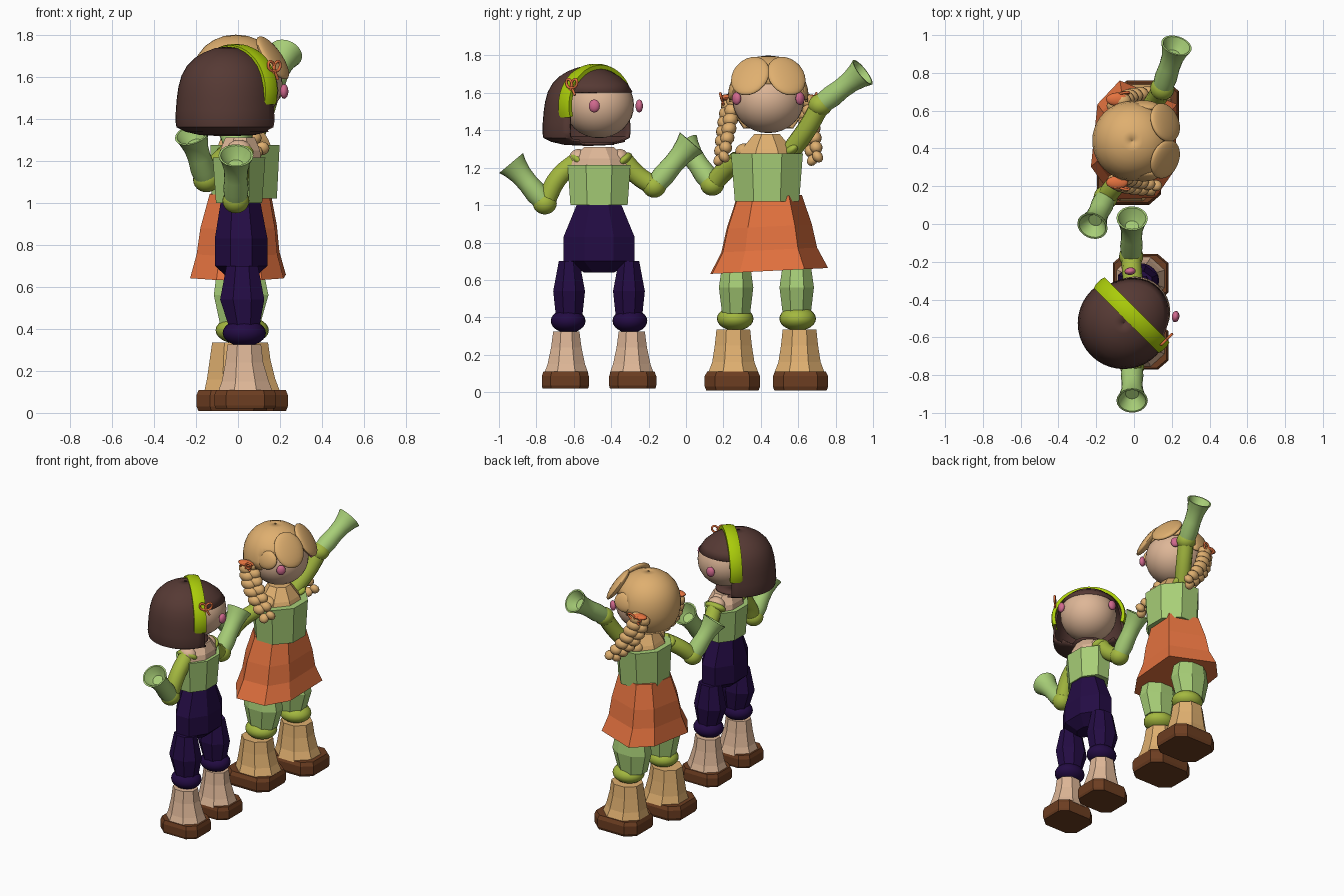
import bpy, bmesh
from math import sin, cos, pi, radians
from mathutils import Vector, Matrix

if "Cube" in bpy.data.objects:
    bpy.data.objects.remove(bpy.data.objects["Cube"])


def material(name, *rgb):
    m = bpy.data.materials.new(name)
    m.use_nodes = True
    m.diffuse_color = (*rgb, 1)
    m.node_tree.nodes["Principled BSDF"].inputs["Base Color"].default_value = (*rgb, 1)
    return m


BROWN = material("dark brown hair", .092, .041, .034)
TAN = material("tan", .74, .43, .16)
SKIN = material("skin", .73, .47, .31)
ORANGE = material("orange", .78, .17, .05)
GREEN = material("light green", .39, .62, .185)
OLIVE = material("olive green", .37, .48, .05)
PURPLE = material("dark purple", .017, .0035, .057)
LEATHER = material("sole brown", .15, .047, .015)
PINK = material("pink", .63, .14, .27)
LIME = material("lime", .4, .6, .003)

# Unit outlines for the flat-sided parts
OCTAGON = [(cos((i + .5) * pi / 4) / cos(pi / 8), sin((i + .5) * pi / 4) / cos(pi / 8)) for i in range(8)]
SOLE = [(1, .62), (.62, 1), (-.62, 1), (-1, .62), (-1, -.62), (-.62, -1), (.62, -1), (1, -.62)]
SKIRT = [(1, .6), (-.33, 1), (-.85, .6), (-1, -.45), (-.45, -1), (.5, -.97), (.95, -.5)]


def finish(name, bm, mat, smooth=False):
    bmesh.ops.recalc_face_normals(bm, faces=bm.faces)
    mesh = bpy.data.meshes.new(name)
    bm.to_mesh(mesh)
    bm.free()
    mesh.materials.append(mat)
    ob = bpy.data.objects.new(name, mesh)
    bpy.context.collection.objects.link(ob)
    if smooth:
        bpy.ops.object.select_all(action='DESELECT')
        ob.select_set(True)
        bpy.context.view_layer.objects.active = ob
        bpy.ops.object.shade_smooth_by_angle(angle=radians(40))
    return ob


def skin_rings(bm, rings, closed=True):
    """Bridge consecutive rings of points, capping both ends."""
    rows = [[bm.verts.new(p) for p in ring] for ring in rings]
    n = len(rows[0])
    for a, b in zip(rows, rows[1:]):
        for i in range(n):
            bm.faces.new((a[i], a[(i + 1) % n], b[(i + 1) % n], b[i]))
    if closed:
        bm.faces.new(rows[0])
        bm.faces.new(rows[-1])


def loft(name, mat, x, y, rings, outline=OCTAGON, lean=0):
    """Flat-sided part from rings of (z, x offset, half depth, half width)."""
    bm = bmesh.new()
    skin_rings(bm, [[(x + cx + rx * u, y + ry * v, z + lean * ry * v) for u, v in outline]
                    for z, cx, rx, ry in rings])
    return finish(name, bm, mat)


def lathe(name, mat, start, end, profile, sides=20):
    """Turned part along a line, profile of (fraction, radius)."""
    start, end = Vector(start), Vector(end)
    turn = (end - start).to_track_quat('Z', 'Y')
    bm = bmesh.new()
    skin_rings(bm, [[start.lerp(end, t) + turn @ Vector((r * cos(2 * pi * i / sides),
                     r * sin(2 * pi * i / sides), 0)) for i in range(sides)] for t, r in profile])
    return finish(name, bm, mat, True)


def ball(name, mat, loc, size, turn=Matrix(), seg=24):
    bm = bmesh.new()
    bmesh.ops.create_uvsphere(bm, u_segments=seg, v_segments=seg // 2, radius=1)
    bm.transform(Matrix.Translation(loc) @ turn @ Matrix.Diagonal((*size, 1)))
    return finish(name, bm, mat, True)


def tube(name, mat, points, radius, cyclic=False):
    curve = bpy.data.curves.new(name, 'CURVE')
    curve.dimensions, curve.bevel_depth, curve.bevel_resolution = '3D', radius, 3
    curve.use_fill_caps, curve.resolution_u = True, 6
    spline = curve.splines.new('BEZIER')
    spline.bezier_points.add(len(points) - 1)
    for bp, p in zip(spline.bezier_points, points):
        bp.co, bp.handle_left_type, bp.handle_right_type = p, 'AUTO', 'AUTO'
    spline.use_cyclic_u = cyclic
    curve.materials.append(mat)
    ob = bpy.data.objects.new(name, curve)
    bpy.context.collection.objects.link(ob)


def turned(axis, degrees):
    return Matrix.Rotation(radians(degrees), 4, axis)


def hair_cap(name, mat, place, profile, forward, opening):
    """Hollow hair shell with the face opening left out."""
    bm, n = bmesh.new(), 40
    skin_rings(bm, [[(r * cos(2 * pi * i / n) * (forward if cos(2 * pi * i / n) > 0 else 1),
                      r * sin(2 * pi * i / n), z) for i in range(n)] for z, r in profile], False)
    gone = [f for f in bm.faces if opening(f.calc_center_median())]
    bmesh.ops.delete(bm, geom=gone, context='FACES')
    bm.transform(place)
    ob = finish(name, bm, mat, True)
    mod = ob.modifiers.new("thickness", 'SOLIDIFY')
    mod.thickness, mod.offset = .012, -1


def bow(name, centre, across, up):
    """Two thin ribbon loops with two tails."""
    c, a, u = Vector(centre), Vector(across), Vector(up)
    for s, side in ((-1, "front"), (1, "back")):
        tube(f"{name}_{side}_loop", ORANGE, [c, c + a * s + u * .9, c + a * s * 1.2 + u * .2], .007, True)
        tube(f"{name}_{side}_tail", ORANGE, [c, c + a * s * .4 - u * .5, c + a * s * .8 - u], .007)


def head(who, place, z, r, rz, u, cheek_z):
    ball(who + "_head", SKIN, place @ Vector((u, 0, z)), (r, r, rz), seg=32)
    for s, side in ((-1, "right"), (1, "left")):
        ball(f"{who}_{side}_cheek", PINK, place @ Vector((u + .134, s * .17, cheek_z)),
             (.02, .03, .035), place.to_3x3().to_4x4() @ turned('Z', s * 52), 16)


def arm(who, side, shoulder, bend, elbow, cuff, cap_tilt):
    tube(f"{who}_{side}_upper_arm", OLIVE, [shoulder, bend, elbow], .053)
    ball(f"{who}_{side}_elbow", OLIVE, elbow, (.064, .064, .06))
    lathe(f"{who}_{side}_flared_cuff", GREEN, elbow, cuff,
          [(0, .052), (.25, .06), (.5, .055), (.7, .058), (.88, .07), (1, .083),
           (1, .073), (.88, .055), (.8, .035)])
    ball(f"{who}_{side}_shoulder_cap", OLIVE, shoulder, (.075, .055, .03), turned('X', cap_tilt))


def legs(who, y, spread, x, stagger, boot_mat, leg_mat, knee_mat, knee_z, knee_r, sole, boot, thigh):
    """Two legs, the back one stepped forward by the stagger."""
    for s, side in ((-1, "front"), (1, "back")):
        step = x + s * stagger
        loft(f"{who}_{side}_sole", LEATHER, step, y + s * (spread + .015), sole, SOLE)
        loft(f"{who}_{side}_boot", boot_mat, x + s * stagger * .7, y + s * (spread + .01), boot)
        ball(f"{who}_{side}_knee", knee_mat, (x + s * stagger * .4, y + s * spread, knee_z),
             (knee_r + .01, knee_r, .064))
        loft(f"{who}_{side}_thigh", leg_mat, x, y + s * (spread - .005), thigh)


# Trouser doll: legs and body
A = -.465
legs("trouser_doll", A, .165, .03, 0, SKIN, PURPLE, PURPLE, .381, .093,
     [(.02, .005, .14, .122), (.035, .005, .147, .126), (.085, .005, .147, .126), (.11, .005, .138, .117)],
     [(.1, .005, .13, .118), (.15, .005, .112, .1), (.24, 0, .09, .081), (.325, 0, .08, .07)],
     [(.4, 0, .07, .07), (.54, -.01, .105, .085), (.7, -.01, .075, .055)])
loft("trouser_hips", PURPLE, .015, A,
     [(.64, 0, .06, .08), (.7, 0, .125, .19), (.83, 0, .125, .19), (1.0, -.003, .095, .12)])
loft("trouser_doll_top", GREEN, .005, A, [(1.0, 0, .11, .153), (1.215, 0, .125, .168)])
loft("trouser_doll_neck", SKIN, .01, A, [(1.2, 0, .1, .155), (1.25, 0, .095, .135), (1.31, 0, .07, .08)])
arm("trouser_doll", "front", (.0, -.575, 1.24), (.0, -.68, 1.15), (-.01, -.755, 1.01),
    (-.01, -.935, 1.225), -38)
arm("trouser_doll", "back", (.0, -.335, 1.24), (-.01, -.26, 1.16), (-.015, -.17, 1.1),
    (-.01, .03, 1.335), 38)

# Trouser doll: head, bobbed hair and headband
bob = Matrix.Translation((-.055, -.525, 0)) @ turned('Z', 45)
head("trouser_doll", bob, 1.535, .187, .177, .085, 1.53)
hair_cap("bobbed_hair", BROWN, bob,
         [(1.743, .001), (1.736, .055), (1.715, .108), (1.69, .149), (1.65, .189), (1.605, .214),
          (1.55, .229), (1.5, .236), (1.44, .241), (1.39, .243), (1.36, .238), (1.338, .195),
          (1.322, .125), (1.317, .02)], 1.23,
         lambda p: p.z < 1.605 and p.x > (.07 if p.z > 1.44 else .1))
bm, arc = bmesh.new(), []
for i in range(31):
    t = radians(-16 + 212 * i / 30)
    arc.append([bob @ Vector((.06 + w, (.233 + h) * cos(t), 1.53 + (.209 + h) * sin(t)))
                for w, h in ((-.04, -.012), (.04, -.012), (.04, .01), (.02, .016),
                             (-.02, .016), (-.04, .01))])
skin_rings(bm, arc)
finish("headband", bm, LIME, True)
bow("headband_bow", bob @ Vector((.1, -.222, 1.632)), bob.to_3x3() @ Vector((.03, 0, 0)), (0, 0, .045))

# Skirt doll: legs and body
B = .43
legs("skirt_doll", B, .167, .02, .047, TAN, GREEN, OLIVE, .393, .098,
     [(.01, 0, .162, .14), (.03, 0, .17, .148), (.085, 0, .17, .148), (.11, 0, .16, .135)],
     [(.1, 0, .148, .136), (.16, -.005, .13, .113), (.25, -.01, .112, .099), (.335, -.01, .1, .09)],
     [(.42, -.01, .095, .075), (.56, -.005, .13, .092), (.68, -.01, .11, .075)])
loft("tiered_skirt", ORANGE, 0, .445,
     [(.648, 0, .228, .315), (.76, 0, .197, .256), (.885, .003, .182, .228), (1.045, .01, .145, .175)],
     SKIRT, .05)
loft("skirt_doll_top", GREEN, .03, .433, [(1.02, 0, .155, .172), (1.275, .003, .165, .192)])
loft("skirt_doll_neck", TAN, .03, .433, [(1.26, 0, .13, .155), (1.3, 0, .115, .135), (1.38, -.005, .07, .068)])
arm("skirt_doll", "front", (-.03, .28, 1.24), (-.1, .205, 1.18), (-.15, .14, 1.11),
    (-.22, -.01, 1.325), -38)
arm("skirt_doll", "back", (.06, .57, 1.3), (.11, .648, 1.41), (.15, .718, 1.535),
    (.225, .945, 1.71), 38)

# Bare shoulders of both dolls
for s, side in ((-1, "front"), (1, "back")):
    ball(f"trouser_doll_{side}_shoulder", SKIN, (.005, A + s * .11, 1.25), (.06, .05, .05))
    ball(f"skirt_doll_{side}_shoulder", TAN, (.02, .433 + s * .12, 1.285), (.06, .05, .045))

# Skirt doll: head, hair and fringe
place = Matrix.Translation((-.01, .44, 0))
head("skirt_doll", place, 1.565, .192, .18, .03, 1.57)
hair_cap("parted_hair", TAN, place,
         [(1.8, .001), (1.794, .055), (1.775, .105), (1.745, .148), (1.7, .183), (1.65, .203),
          (1.6, .211), (1.55, .211), (1.5, .202), (1.45, .18), (1.41, .15)], 1.03,
         lambda p: p.z < 1.66 and p.x > .03 or p.z < 1.56 and p.x > -.07)
for s, side in ((-1, "right"), (1, "left")):
    ball(f"{side}_fringe_lobe", TAN, (.165, .44 + s * .097, 1.69), (.03, .107, .122),
         turned('Z', s * 22) @ turned('Y', -34))
    ball(f"{side}_temple_lobe", TAN, (.05, .44 + s * .185, 1.625), (.08, .025, .065),
         turned('X', s * 15))

    # Plaited braid with a ribbon at its root
    root, tip = Vector((-.08, .44 + s * .2, 1.545)), Vector((.1, .44 + s * .25, 1.25))
    for i in range(7):
        t = i / 6
        p = root.lerp(tip, t) + Vector((-.03 * sin(pi * t), 0, 0))
        w = .05 + .012 * sin(pi * t) - .016 * t
        for k, strand in ((-1, "inner"), (1, "outer")):
            ball(f"{side}_braid_{strand}_{i + 1}", TAN, p + Vector((k * .016, k * .014, k * .009)),
                 (w, w * .8, .042 - .008 * t), turned('X', 35 * k), 12)
    ball(f"{side}_hair_tie", ORANGE, root + Vector((-.01, s * .02, .03)), (.058, .034, .018))
    bow(f"{side}_braid_bow", root + Vector((.01, s * .045, .015)), (.035, s * .005, .01), (0, s * .008, .03))
